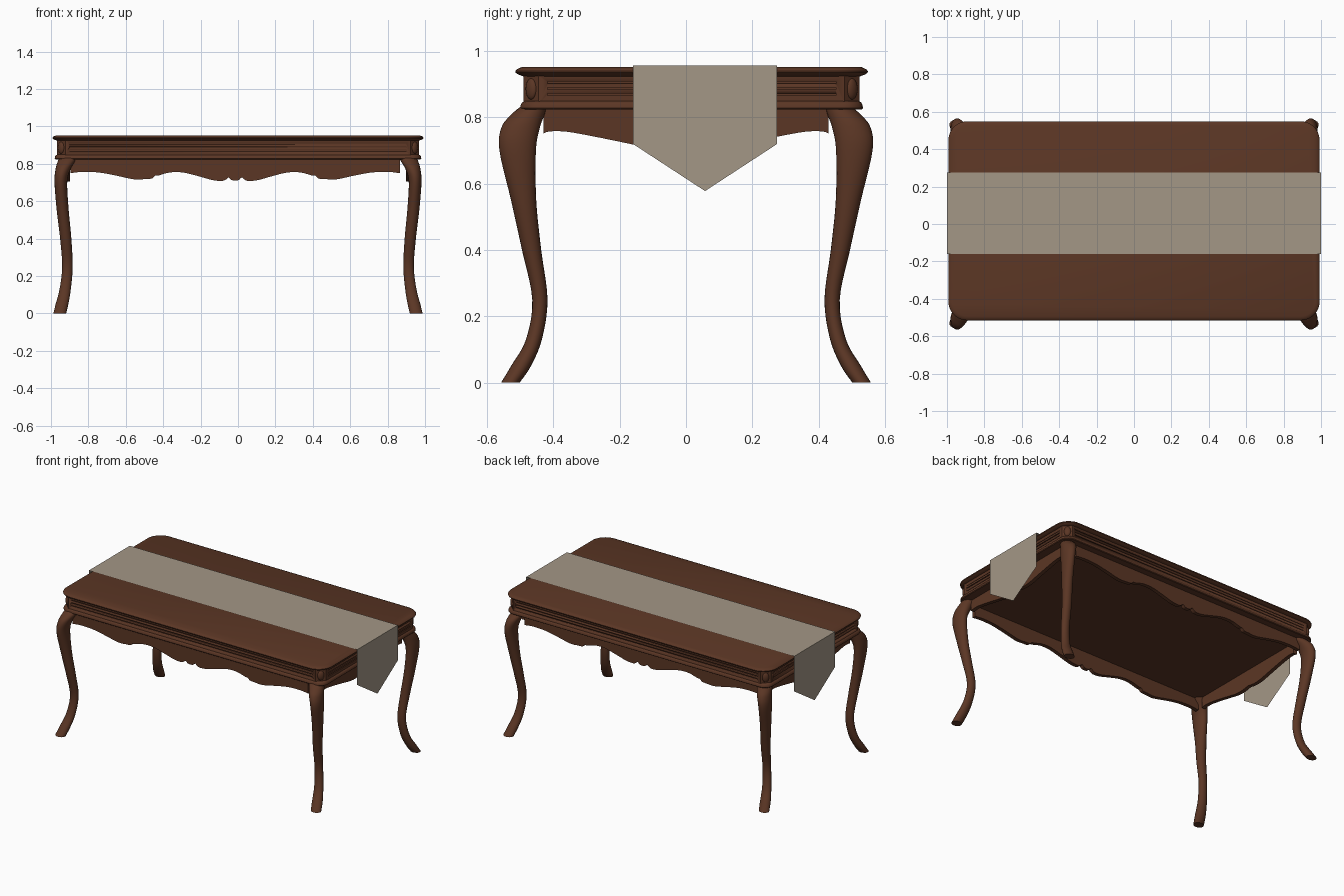
import bpy, bmesh, math
from mathutils import Matrix

if "Cube" in bpy.data.objects:
    bpy.data.objects.remove(bpy.data.objects["Cube"])

YC = 0.017  # the top sits slightly behind the leg centre


def material(name, rgb):
    m = bpy.data.materials.new(name)
    m.diffuse_color = (*rgb, 1)
    m.use_nodes = True
    m.node_tree.nodes["Principled BSDF"].inputs["Base Color"].default_value = m.diffuse_color
    return m


WOOD = material("dark_wood", (0.105, 0.037, 0.018))
CLOTH = material("beige_cloth", (0.37, 0.31, 0.24))


def finish(bm, name, mat, angle=35):
    bmesh.ops.recalc_face_normals(bm, faces=bm.faces)
    me = bpy.data.meshes.new(name)
    bm.to_mesh(me)
    bm.free()
    me.materials.append(mat)
    ob = bpy.data.objects.new(name, me)
    bpy.context.collection.objects.link(ob)
    bpy.ops.object.select_all(action='DESELECT')
    ob.select_set(True)
    bpy.context.view_layer.objects.active = ob
    bpy.ops.object.shade_smooth_by_angle(angle=math.radians(angle))
    return ob


def smooth_points(pts, n):
    """Catmull-Rom curve through tuples."""
    out = []
    for i in range(len(pts) - 1):
        a, b, c, d = (pts[max(i - 1, 0)], pts[i], pts[i + 1],
                      pts[min(i + 2, len(pts) - 1)])
        for k in range(n):
            t = k / n
            out.append(tuple(
                0.5 * (2 * q + (r - p) * t + (2 * p - 5 * q + 4 * r - s) * t * t
                       + (3 * q - p - 3 * r + s) * t ** 3)
                for p, q, r, s in zip(a, b, c, d)))
    out.append(pts[-1])
    return out


def loft(bm, rings):
    """Skin closed rings of points and cap both ends."""
    loops = [[bm.verts.new(p) for p in r] for r in rings]
    n = len(loops[0])
    for a, b in zip(loops, loops[1:]):
        for i in range(n):
            j = (i + 1) % n
            bm.faces.new((a[i], a[j], b[j], b[i]))
    bm.faces.new(loops[0])
    bm.faces.new(loops[-1])


def rounded_rect(hx, hy, r, seg, z):
    pts = []
    for q, (sx, sy) in enumerate([(1, 1), (-1, 1), (-1, -1), (1, -1)]):
        for k in range(seg + 1):
            a = math.pi / 2 * (q + k / seg)
            pts.append((sx * (hx - r) + r * math.cos(a),
                        YC + sy * (hy - r) + r * math.sin(a), z))
    return pts


def moulded_slab(name, hx, hy, r, seg, profile):
    bm = bmesh.new()
    loft(bm, [rounded_rect(hx - i, hy - i, r - i, seg, z) for z, i in profile])
    return finish(bm, name, WOOD)


# Table top, frame body with cut corners, lower moulding
moulded_slab("table_top", 0.992, 0.532, 0.1, 10,
             [(0.924, 0.024), (0.93, 0.008), (0.935, 0.001), (0.94, 0),
              (0.945, 0.004), (0.949, 0.012), (0.953, 0.022)])
body = moulded_slab("frame_body", 0.968, 0.507, 0.045, 1, [(0.84, 0), (0.928, 0)])
moulded_slab("lower_moulding", 0.98, 0.517, 0.06, 5,
             [(0.824, 0.004), (0.828, 0), (0.838, 0.001), (0.846, 0.006), (0.85, 0.014)])

# Three grooves on each side of the frame
bm = bmesh.new()
for z in (0.870, 0.888, 0.906):
    for s in (1, -1):
        for loc, size in (((0, YC + s * 0.507, z), (1.80, 0.016, 0.006)),
                          ((s * 0.968, YC, z), (0.016, 0.87, 0.006))):
            bmesh.ops.create_cube(bm, size=1, matrix=Matrix.Translation(loc)
                                  @ Matrix.Diagonal((*size, 1)))
cutter = finish(bm, "groove_cutter", WOOD)
cutter.hide_render = True
mod = body.modifiers.new("grooves", 'BOOLEAN')
mod.operation = 'DIFFERENCE'
mod.solver = 'EXACT'
mod.object = cutter
bpy.context.view_layer.objects.active = body
bpy.ops.object.modifier_apply(modifier=mod.name)
bpy.data.objects.remove(cutter)

# Oval bosses on the cut corners
bm = bmesh.new()
for sx in (1, -1):
    for sy in (1, -1):
        m = (Matrix.Translation((sx * 0.945, YC + sy * 0.484, 0.886))
             @ Matrix.Rotation(math.atan2(sy, sx), 4, 'Z')
             @ Matrix.Diagonal((0.012, 0.021, 0.032, 1)))
        bmesh.ops.create_uvsphere(bm, u_segments=16, v_segments=10, radius=1, matrix=m)
finish(bm, "corner_bosses", WOOD)

# Cabriole legs: z, centre x, centre y, radius x, radius y
LEG = [(0, 0.953, 0.530, 0.034, 0.028),
       (0.05, 0.941, 0.498, 0.034, 0.030),
       (0.13, 0.924, 0.459, 0.030, 0.024),
       (0.25, 0.912, 0.441, 0.028, 0.023),
       (0.40, 0.921, 0.466, 0.030, 0.029),
       (0.55, 0.937, 0.490, 0.032, 0.038),
       (0.70, 0.947, 0.508, 0.034, 0.055),
       (0.77, 0.936, 0.499, 0.040, 0.058),
       (0.81, 0.919, 0.476, 0.046, 0.050),
       (0.832, 0.908, 0.460, 0.048, 0.040)]
for xn, sx in (("right", 1), ("left", -1)):
    for yn, sy in (("back", 1), ("front", -1)):
        bm = bmesh.new()
        loft(bm, [[(sx * (cx + rx * math.cos(k * math.pi / 10)),
                    sy * (cy + ry * math.sin(k * math.pi / 10)), z)
                   for k in range(20)]
                  for z, cx, cy, rx, ry in smooth_points(LEG, 5)])
        finish(bm, f"{yn}_{xn}_leg", WOOD, 50)


# Scalloped aprons: half profile of distance from middle and lower edge height
def apron(name, half, place, inner, outer):
    pts = smooth_points(half, 4)
    pts = [(-d, z) for d, z in reversed(pts[1:])] + pts
    bm = bmesh.new()
    loft(bm, [[place(u, inner, z), place(u, outer, z),
               place(u, outer, 0.83), place(u, inner, 0.83)] for u, z in pts])
    finish(bm, name, WOOD)


LONG = [(0, 0.711), (0.02, 0.714), (0.035, 0.727), (0.05, 0.716), (0.07, 0.709),
        (0.12, 0.713), (0.20, 0.735), (0.28, 0.754), (0.35, 0.754), (0.41, 0.738),
        (0.43, 0.736), (0.445, 0.722), (0.48, 0.719), (0.54, 0.717), (0.64, 0.738),
        (0.73, 0.754), (0.82, 0.757), (0.88, 0.750)]
SHORT = [(0, 0.716), (0.025, 0.71), (0.07, 0.706), (0.12, 0.71), (0.177, 0.722),
         (0.28, 0.743), (0.36, 0.757), (0.41, 0.758), (0.43, 0.752)]
for s, yn, xn in ((1, "back", "right"), (-1, "front", "left")):
    apron(yn + "_apron", LONG, lambda u, v, z: (u - 0.015, s * v, z), 0.462, 0.487)
    apron(xn + "_apron", SHORT, lambda u, v, z: (s * v, u, z), 0.897, 0.922)

# Cloth runner with a pointed drop at each end
bm = bmesh.new()
Y0, Y1, ZT = -0.16, 0.275, 0.957
top = [bm.verts.new((x, y, ZT)) for x, y in
       ((-1, Y0), (1, Y0), (1, Y1), (-1, Y1))]
bm.faces.new(top)
for x, a, b in ((1, top[1], top[2]), (-1, top[0], top[3])):
    low = [bm.verts.new((x, y, z)) for y, z in
           ((Y1, 0.72), ((Y0 + Y1) / 2, 0.578), (Y0, 0.72))]
    bm.faces.new([a, b] + low)
finish(bm, "table_runner", CLOTH)
